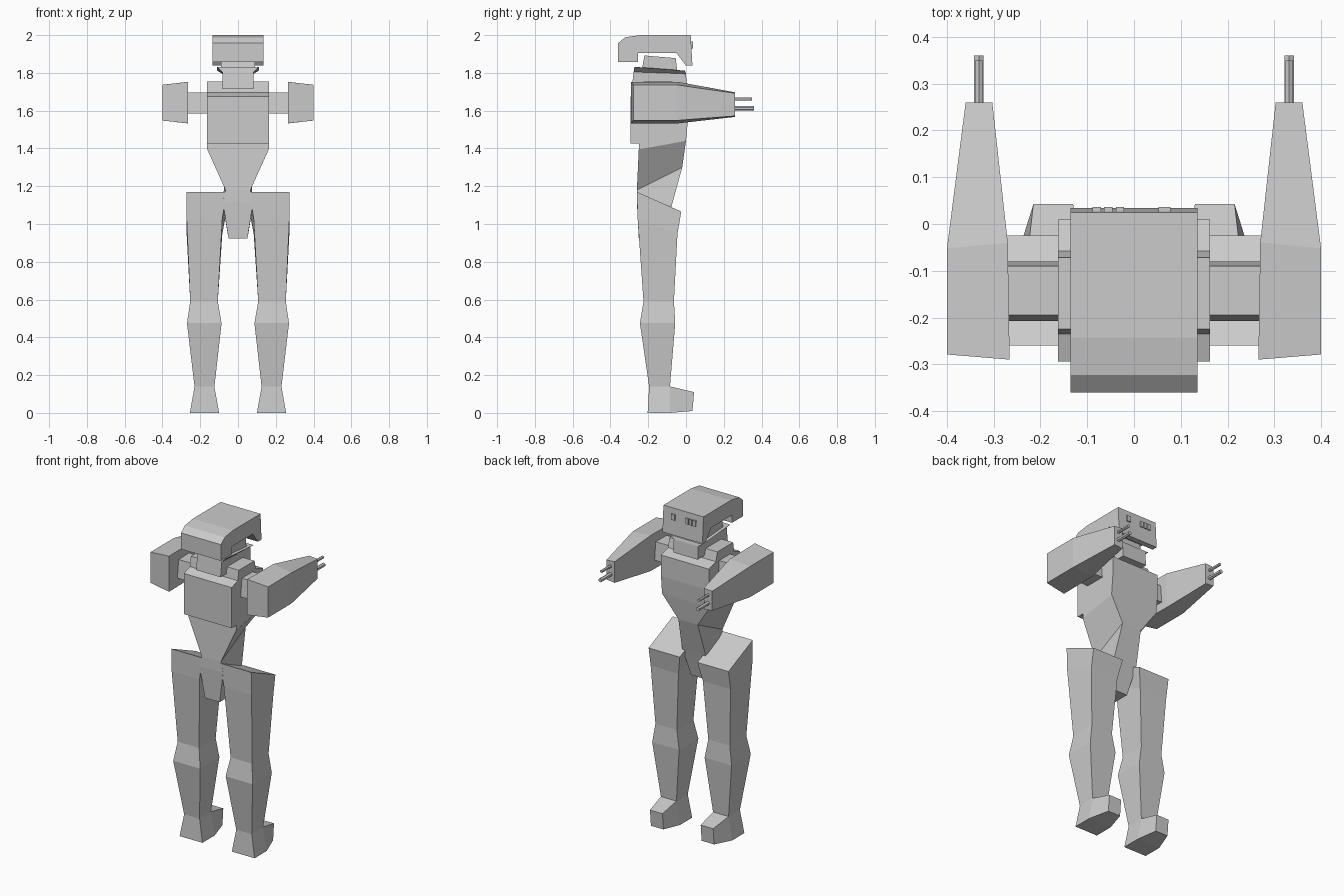
import bpy, bmesh, math
from mathutils import Matrix

cube = bpy.data.objects.get("Cube")
if cube:
    bpy.data.objects.remove(cube, do_unlink=True)

grey = bpy.data.materials.new("plain_grey")
grey.use_nodes = True
COLOUR = (0.6, 0.6, 0.6, 1)
grey.diffuse_color = COLOUR
grey.node_tree.nodes["Principled BSDF"].inputs["Base Color"].default_value = COLOUR


def finish(name, bm):
    bmesh.ops.recalc_face_normals(bm, faces=bm.faces)
    mesh = bpy.data.meshes.new(name)
    bm.to_mesh(mesh)
    bm.free()
    mesh.materials.append(grey)
    obj = bpy.data.objects.new(name, mesh)
    bpy.context.collection.objects.link(obj)
    return obj


def loft(name, rings, side=1):
    """Skin a stack of equal rings and cap both ends; side=-1 mirrors in x."""
    bm = bmesh.new()
    loops = [[bm.verts.new((x * side, y, z)) for x, y, z in ring] for ring in rings]
    n = len(loops[0])
    for a, b in zip(loops, loops[1:]):
        for i in range(n):
            j = (i + 1) % n
            bm.faces.new((a[i], a[j], b[j], b[i]))
    bm.faces.new(loops[0])
    bm.faces.new(loops[-1])
    return finish(name, bm)


def level(x0, x1, rear, fore):
    """Four-sided ring between two (y, z) points."""
    return [(x0, *rear), (x1, *rear), (x1, *fore), (x0, *fore)]


def prism(name, profile, x0, x1, side=1):
    return loft(name, [[(x, y, z) for y, z in profile] for x in (x0, x1)], side)


def barrel(name, x, y0, y1, z, radius):
    bm = bmesh.new()
    bmesh.ops.create_cone(bm, cap_ends=True, segments=6, radius1=radius,
                          radius2=radius, depth=y1 - y0)
    turn = Matrix.Rotation(math.pi / 2, 4, 'X')
    bm.transform(Matrix.Translation((x, (y0 + y1) / 2, z)) @ turn)
    finish(name, bm)


# Helmet with overhanging rear and chin guard
prism("helmet", [(-.36, 1.857), (-.36, 1.957), (-.323, 1.988), (-.243, 2), (.025, 2),
                 (.034, 1.838), (0, 1.838), (-.05, 1.905), (-.254, 1.905),
                 (-.254, 1.857)], -.136, .136)

# Sensor blocks on the face
for i, x in enumerate((-.08, -.055, -.03, .065)):
    w = .013 if i == 3 else .009
    prism(f"sensor_{i + 1}", [(.02, 1.93), (.036, 1.93), (.036, 1.965), (.02, 1.965)],
          x - w, x + w)

# Neck and flared neck base
prism("neck", [(-.235, 1.81), (-.22, 1.892), (-.055, 1.878), (-.045, 1.8)], -.09, .09)
loft("neck_base", [level(-.083, .083, (-.288, 1.715), (.005, 1.715)),
                   level(-.083, .083, (-.277, 1.805), (0, 1.795)),
                   level(-.11, .11, (-.273, 1.832), (-.005, 1.812))])

# Chest plate, upper torso, tapering waist and pelvis
prism("chest_plate", [(-.294, 1.425), (-.294, 1.675), (-.235, 1.695), (-.2, 1.695),
                      (-.2, 1.425)], -.163, .163)
prism("upper_torso", [(-.25, 1.395), (-.236, 1.69), (-.225, 1.755), (-.072, 1.755),
                      (-.058, 1.7), (.01, 1.68), (.01, 1.55), (0, 1.44)], -.163, .163)
loft("waist", [level(-.163, .163, (-.25, 1.395), (0, 1.44)),
               level(-.066, .066, (-.26, 1.18), (-.02, 1.3)),
               level(-.08, .08, (-.26, 1.115), (-.075, 1.1)),
               level(-.05, .05, (-.25, .923), (-.12, .923))])

for side, tag in ((1, "left"), (-1, "right")):
    # Leg from hip to ankle
    loft(tag + "_leg", [level(.06, .272, (-.26, 1.17), (-.025, 1.066)),
                        level(.083, .272, (-.256, 1.03), (-.045, .95)),
                        level(.107, .253, (-.225, .59), (-.064, .59)),
                        level(.087, .27, (-.244, .475), (-.057, .475)),
                        level(.125, .23, (-.195, .138), (-.085, .138))], side)

    # Foot with tapered toe
    def foot_ring(y0, y1, b0, b1, t0, t1, low, high):
        return [(b0, y0, low), (b1, y0, low), (t1, y1, high), (t0, y1, high)]
    loft(tag + "_foot", [foot_ring(-.203, -.195, .1, .255, .125, .23, 0, .14),
                         foot_ring(-.085, -.085, .1, .255, .125, .23, 0, .14),
                         foot_ring(.034, .043, .13, .215, .13, .215, .01, .11)], side)

    # Shoulder axle
    prism(tag + "_shoulder", [(-.207, 1.585), (-.195, 1.695), (-.09, 1.695),
                              (-.08, 1.585)], .15, .28, side)

    # Forearm housing, narrowing to the muzzle
    def arm_ring(xi, yi, li, hi, xo, yo, lo, ho):
        return [(xi, yi, li), (xi, yi, hi), (xo, yo, ho), (xo, yo, lo)]
    loft(tag + "_arm", [arm_ring(.266, -.29, 1.533, 1.752, .4, -.279, 1.548, 1.737),
                        arm_ring(.27, -.04, 1.533, 1.752, .4, -.052, 1.548, 1.737),
                        arm_ring(.303, .26, 1.567, 1.697, .36, .26, 1.572, 1.692)], side)

    # Twin barrels
    barrel(tag + "_upper_barrel", .332 * side, .24, .35, 1.662, .009)
    barrel(tag + "_lower_barrel", .332 * side, .24, .36, 1.612, .012)
